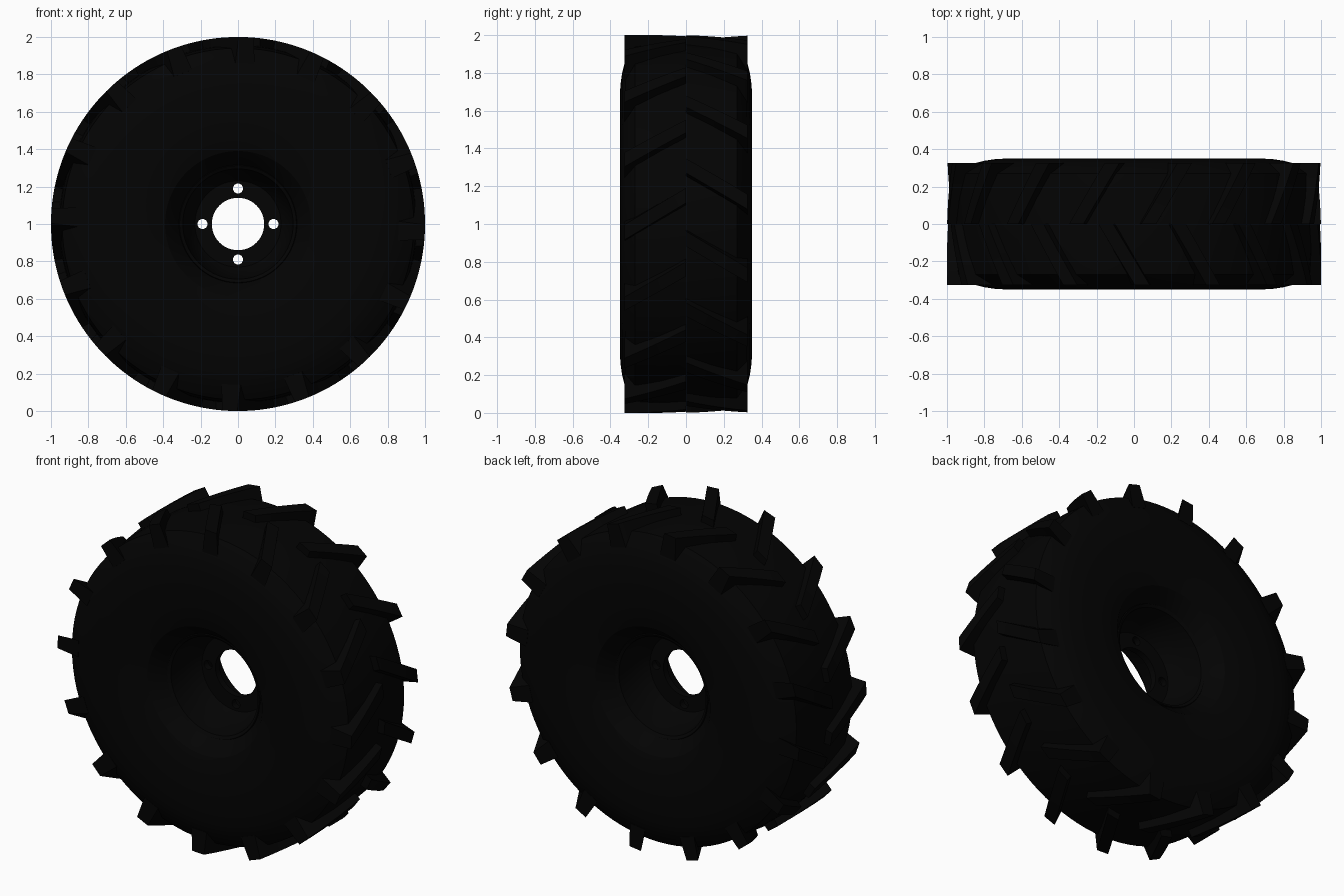
import bpy, bmesh, math
from mathutils import Vector

if "Cube" in bpy.data.objects:
    bpy.data.objects.remove(bpy.data.objects["Cube"])

black = bpy.data.materials.new("black_rubber")
black.diffuse_color = (0.001, 0.001, 0.001, 1)
black.use_nodes = True
black.node_tree.nodes["Principled BSDF"].inputs["Base Color"].default_value = black.diffuse_color


def polar(r, a, y):
    """Point at radius r and angle a around the axle (y axis, height 1)."""
    return Vector((r * math.cos(a), y, 1 + r * math.sin(a)))


def finish(bm, name, angle=30):
    bmesh.ops.recalc_face_normals(bm, faces=bm.faces)
    me = bpy.data.meshes.new(name)
    bm.to_mesh(me)
    bm.free()
    ob = bpy.data.objects.new(name, me)
    bpy.context.collection.objects.link(ob)
    me.materials.append(black)
    bpy.ops.object.select_all(action='DESELECT')
    ob.select_set(True)
    bpy.context.view_layer.objects.active = ob
    bpy.ops.object.shade_smooth_by_angle(angle=math.radians(angle))
    return ob


def revolve(name, half, segments=96):
    """Mirror a half profile of (radius, y) and spin it closed around the axle."""
    prof = half + [(r, -y) for r, y in reversed(half) if y > 1e-6]
    bm = bmesh.new()
    rings = [[bm.verts.new(polar(r, 2 * math.pi * i / segments, y)) for r, y in prof]
             for i in range(segments)]
    n = len(prof)
    for i in range(segments):
        a, b = rings[i], rings[(i + 1) % segments]
        for j in range(n):
            k = (j + 1) % n
            bm.faces.new((a[j], a[k], b[k], b[j]))
    return finish(bm, name)


# Tyre carcass: crown, shoulder, bulging sidewall and bead
revolve("tyre", [(0.957, 0), (0.953, 0.14), (0.94, 0.27), (0.865, 0.322), (0.80, 0.338),
                 (0.74, 0.347), (0.68, 0.35), (0.58, 0.35), (0.50, 0.345), (0.44, 0.336),
                 (0.39, 0.322), (0.32, 0.245), (0.30, 0.20)])

# Rim: flange, tapered barrel and central plate with the axle opening
rim = revolve("rim", [(0.32, 0.225), (0.312, 0.242), (0.295, 0.23), (0.28, 0.12),
                      (0.25, 0.05), (0.23, 0.02), (0.14, 0.02)])

# Four bolt holes through the plate
cutters = []
for k in range(4):
    bpy.ops.mesh.primitive_cylinder_add(vertices=20, radius=0.027, depth=0.2,
                                        location=polar(0.19, k * math.pi / 2, 0),
                                        rotation=(math.pi / 2, 0, 0))
    cut = bpy.context.object
    cut.name = "bolt_hole_cutter"
    cut.hide_render = True
    mod = rim.modifiers.new("bolt_hole", 'BOOLEAN')
    mod.operation = 'DIFFERENCE'
    mod.solver = 'EXACT'
    mod.object = cut
    cutters.append(cut)
bpy.context.view_layer.objects.active = rim
for mod in list(rim.modifiers):
    if mod.type == 'BOOLEAN':
        bpy.ops.object.modifier_apply(modifier=mod.name)
for cut in cutters:
    bpy.data.objects.remove(cut, do_unlink=True)


# Tread lugs: slanted tapered bars, staggered left and right
def lugs(name, side, phase, count=16, steps=5):
    bm = bmesh.new()
    for k in range(count):
        start = math.radians(phase + 360 / count * k)
        sections = []
        for s in range(steps + 1):
            t = s / steps
            a = start - math.radians(11.2) * t
            y = side * 0.325 * t
            sections.append([bm.verts.new(polar(r, a + w, y)) for r, w in
                             ((0.86, -0.06), (1.0, -0.04), (1.0, 0.04), (0.86, 0.06))])
        for p, q in zip(sections, sections[1:]):
            for j in range(4):
                bm.faces.new((p[j], p[(j + 1) % 4], q[(j + 1) % 4], q[j]))
        bm.faces.new(sections[0])
        bm.faces.new(sections[-1])
    finish(bm, name)


lugs("front_tread_lugs", -1, 8.7)
lugs("back_tread_lugs", 1, 18.0)
